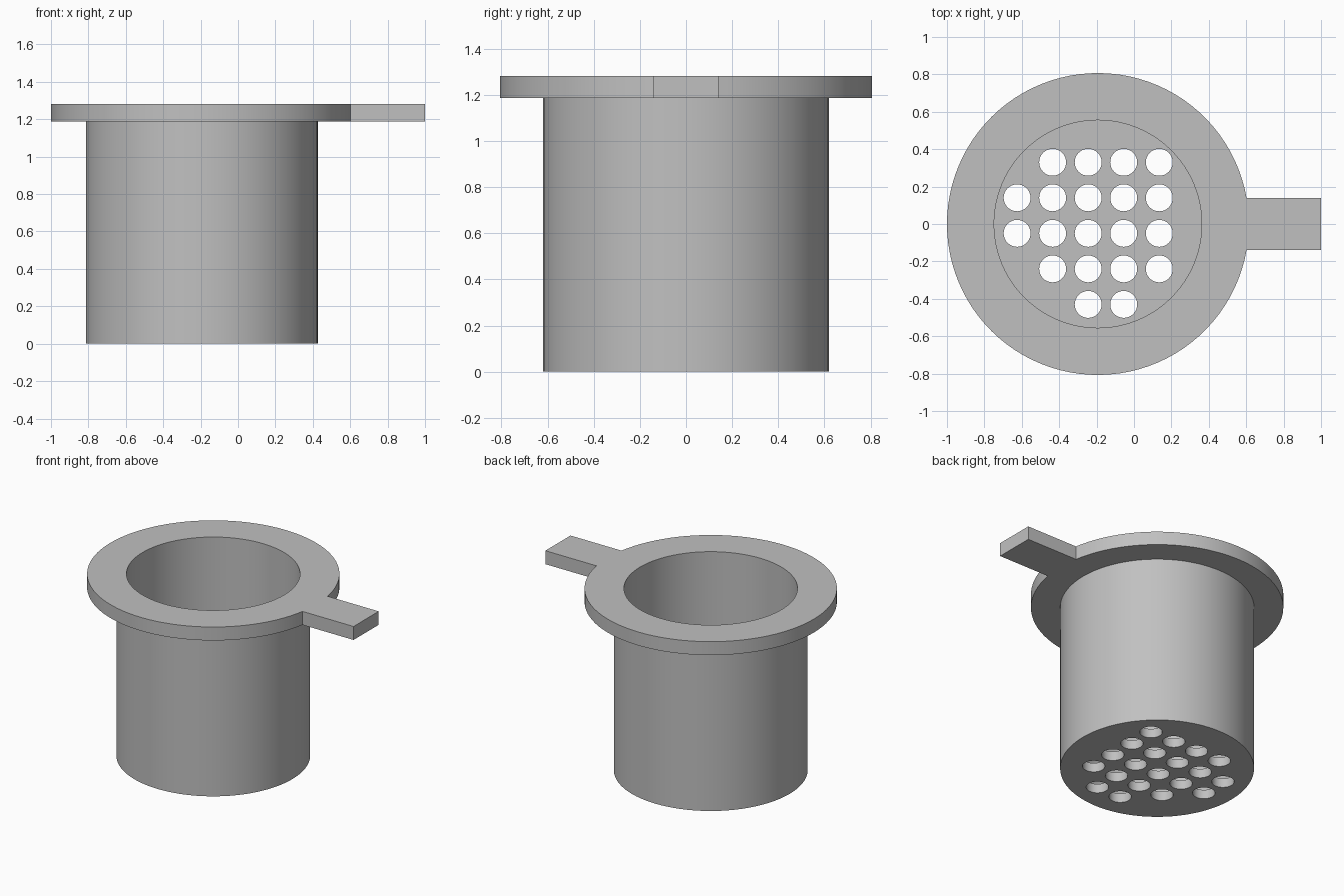
import bpy
import bmesh
from math import asin, cos, sin, pi, hypot, radians

if "Cube" in bpy.data.objects:
    bpy.data.objects.remove(bpy.data.objects["Cube"], do_unlink=True)

AXIS_X = -0.193
FLANGE_R, BODY_R, BORE_R, HOLE_R = 0.807, 0.62, 0.555, 0.072
FLANGE_Z, TOP_Z, FLOOR_Z = 1.187, 1.282, 0.065
HANDLE_HALF, HANDLE_END = 0.14, 1.0

grey = bpy.data.materials.new("plain_grey")
grey.use_nodes = True
colour = (0.53, 0.53, 0.53, 1)
grey.diffuse_color = colour
grey.node_tree.nodes["Principled BSDF"].inputs["Base Color"].default_value = colour


def circle(x, y, radius, sides):
    return [(x + radius * cos(2 * pi * i / sides), y + radius * sin(2 * pi * i / sides))
            for i in range(sides)]


def prisms(name, outlines, z0, z1):
    """One object made of upright prisms, one for each outline."""
    bm = bmesh.new()
    for outline in outlines:
        face = bm.faces.new([bm.verts.new((x, y, z0)) for x, y in outline])
        ext = bmesh.ops.extrude_face_region(bm, geom=[face], use_keep_orig=True)
        for v in ext["geom"]:
            if isinstance(v, bmesh.types.BMVert):
                v.co.z = z1
    bmesh.ops.recalc_face_normals(bm, faces=bm.faces)
    mesh = bpy.data.meshes.new(name)
    bm.to_mesh(mesh)
    bm.free()
    obj = bpy.data.objects.new(name, mesh)
    bpy.context.collection.objects.link(obj)
    mesh.materials.append(grey)
    return obj


def combine(target, tool, operation):
    mod = target.modifiers.new(tool.name, "BOOLEAN")
    mod.operation, mod.object, mod.solver = operation, tool, "EXACT"
    bpy.context.view_layer.objects.active = target
    bpy.ops.object.modifier_apply(modifier=mod.name)
    bpy.data.objects.remove(tool, do_unlink=True)


# Flange outline: an open arc closed by the square handle
gap = asin(HANDLE_HALF / FLANGE_R)
steps = 90
outline = []
for i in range(steps + 1):
    a = gap + (2 * pi - 2 * gap) * i / steps
    outline.append((AXIS_X + FLANGE_R * cos(a), FLANGE_R * sin(a)))
outline += [(HANDLE_END, -HANDLE_HALF), (HANDLE_END, HANDLE_HALF)]

# Cup body joined to the flange
cup = prisms("strainer_cup", [circle(AXIS_X, 0, BODY_R, 96)], 0, (FLANGE_Z + TOP_Z) / 2)
combine(cup, prisms("flange_with_handle", [outline], FLANGE_Z, TOP_Z), "UNION")

# Hollow inside
combine(cup, prisms("bore", [circle(AXIS_X, 0, BORE_R, 96)], FLOOR_Z, TOP_Z + 0.2), "DIFFERENCE")

# Drain holes: a square grid kept inside the floor
grid = [(-0.625 + 0.19 * i, -0.43 + 0.19 * j) for i in range(6) for j in range(6)]
holes = [circle(x, y, HOLE_R, 32) for x, y in grid if hypot(x - AXIS_X, y) < 0.48]
combine(cup, prisms("drain_holes", holes, -0.1, FLOOR_Z + 0.1), "DIFFERENCE")

# Smooth round walls with crisp rims
bpy.ops.object.select_all(action="DESELECT")
cup.select_set(True)
bpy.context.view_layer.objects.active = cup
bpy.ops.object.shade_smooth_by_angle(angle=radians(30))
